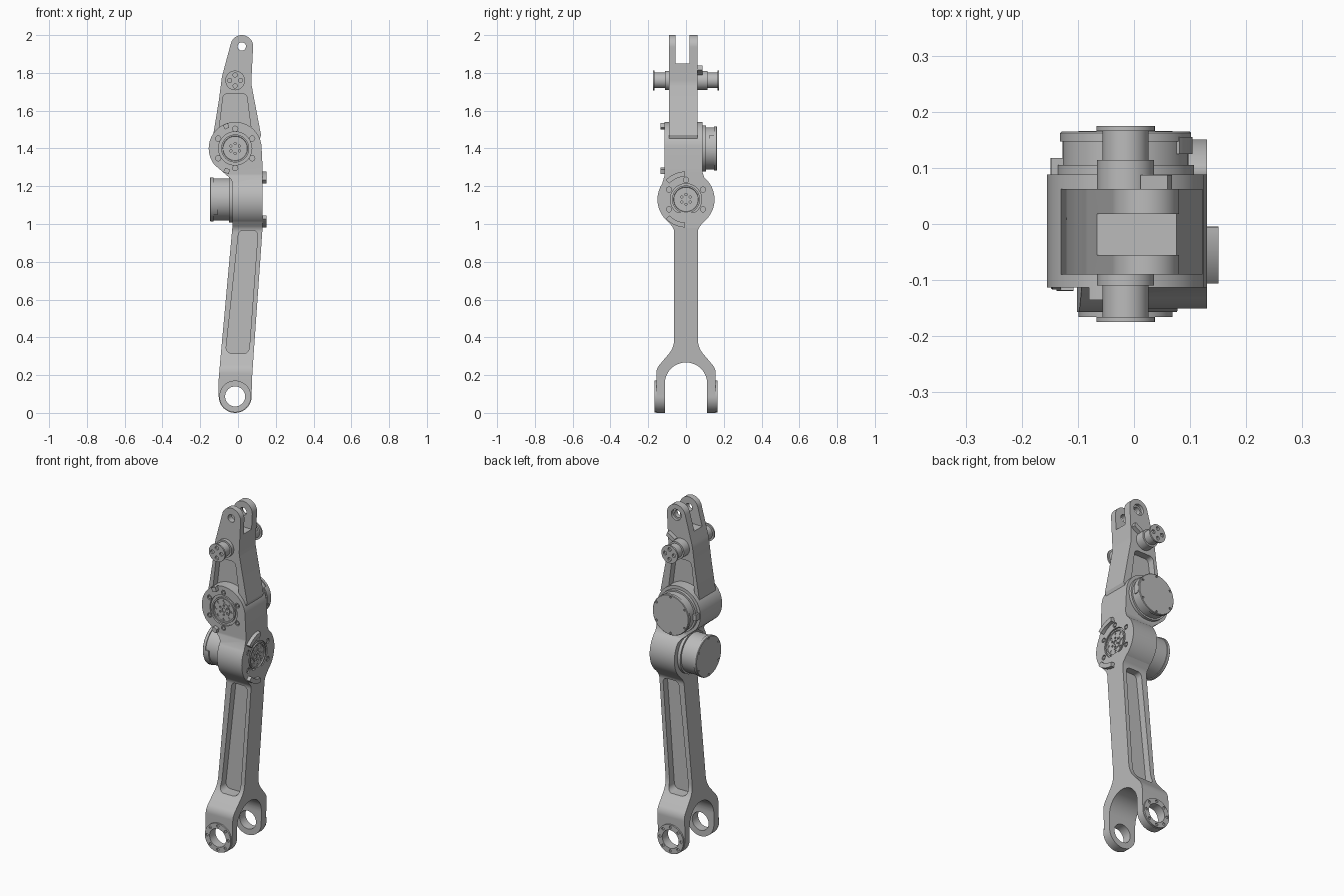
import bpy, bmesh, math
from mathutils import Vector

if "Cube" in bpy.data.objects:
    bpy.data.objects.remove(bpy.data.objects["Cube"], do_unlink=True)

grey = bpy.data.materials.new("machined grey")
grey.use_nodes = True
grey.diffuse_color = (0.5, 0.5, 0.5, 1)
grey.node_tree.nodes["Principled BSDF"].inputs["Base Color"].default_value = (0.5, 0.5, 0.5, 1)
parts = []


def place(axis, u, v, t):
    return (u, t, v) if axis == "y" else (t, u, v)


def arc(c, r, a0, a1, n=40):
    return [(c[0] + r * math.cos(math.radians(a0 + (a1 - a0) * i / n)),
             c[1] + r * math.sin(math.radians(a0 + (a1 - a0) * i / n))) for i in range(n + 1)]


def circle(c, r, n=48):
    return arc(c, r, 0, 360, n)[:-1]


def rounded(corners, steps=8):
    """Outline in which a third number on a corner is its fillet radius."""
    out = []
    for i, p in enumerate(corners):
        if len(p) == 2:
            out.append(p)
            continue
        c = Vector(p[:2])
        a = (Vector(corners[i - 1][:2]) - c).normalized()
        b = (Vector(corners[(i + 1) % len(corners)][:2]) - c).normalized()
        half = math.acos(max(-1, min(1, a.dot(b)))) / 2
        centre = c + (a + b).normalized() * (p[2] / math.sin(half))
        s = c + a * (p[2] / math.tan(half)) - centre
        e = c + b * (p[2] / math.tan(half)) - centre
        out += [tuple(centre + s.lerp(e, k / steps).normalized() * p[2]) for k in range(steps + 1)]
    return out


def finish(name, bm):
    bmesh.ops.recalc_face_normals(bm, faces=bm.faces)
    mesh = bpy.data.meshes.new(name)
    bm.to_mesh(mesh)
    bm.free()
    mesh.materials.append(grey)
    ob = bpy.data.objects.new(name, mesh)
    bpy.context.collection.objects.link(ob)
    parts.append(ob)
    return ob


def prism(name, outline, axis, t0, t1):
    bm = bmesh.new()
    ends = [[bm.verts.new(place(axis, u, v, t)) for u, v in outline] for t in (t0, t1)]
    for end in ends:
        bm.faces.new(end)
    for i in range(len(outline)):
        bm.faces.new((ends[0][i - 1], ends[0][i], ends[1][i], ends[1][i - 1]))
    return finish(name, bm)


def turned(name, c, axis, profile, n=64):
    """Lathe solid from (distance along axis, radius) pairs."""
    bm = bmesh.new()
    rings = [[bm.verts.new(place(axis, u, v, t)) for u, v in circle(c, r, n)] for t, r in profile]
    for a, b in zip(rings, rings[1:]):
        for i in range(n):
            bm.faces.new((a[i], a[(i + 1) % n], b[(i + 1) % n], b[i]))
    bm.faces.new(rings[0])
    bm.faces.new(rings[-1])
    return finish(name, bm)


def boolean(ob, tool, op="DIFFERENCE"):
    mod = ob.modifiers.new("cut", "BOOLEAN")
    mod.operation, mod.object, mod.solver = op, tool, "EXACT"
    dg = bpy.context.evaluated_depsgraph_get()
    mesh = bpy.data.meshes.new_from_object(ob.evaluated_get(dg))
    ob.modifiers.clear()
    ob.data = mesh
    parts.remove(tool)
    bpy.data.objects.remove(tool, do_unlink=True)


def cut(ob, outline, axis, t0, t1):
    boolean(ob, prism("cutter", outline, axis, t0, t1))


def around(c, r, n, start=90):
    return arc(c, r, start, start + 360, n)[:-1]


def sector(c, r0, r1, a0, a1):
    return arc(c, r1, a0, a1, 16) + arc(c, r0, a1, a0, 16)


TOP, PEG, UPPER, KNEE, FOOT = (0.02, 1.94), (-0.015, 1.76), (-0.015, 1.40), (0, 1.13), (-0.015, 0.087)

# Lower link: front outline crossed with the side outline of a fork
lower = prism("lower_link", rounded(
    [(0.13, 1.06), (-0.03, 1.06), (-0.03, 0.98), (-0.092, 0.3, 0.3), (-0.102, 0.18)]
    + arc(FOOT, 0.087, 180, 360) + [(0.074, 0.18), (0.082, 0.3, 0.3), (0.13, 0.98)]), "y", -0.3, 0.3)
half = [(0.105, 1.06), (0.105, 1.025), (0.063, 0.975, 0.05), (0.063, 0.345, 0.12),
        (0.157, 0.235, 0.07), (0.157, -0.05)]
side = rounded([(-p[0], *p[1:]) for p in half] + [(-0.112, -0.05)]
               + arc((0, 0.155), 0.112, 180, 0) + [(0.112, -0.05)] + half[::-1])
boolean(lower, prism("side", side, "x", -0.3, 0.3), "INTERSECT")
cut(lower, circle(FOOT, 0.053), "y", -0.3, 0.3)
pocket = rounded([(0.004, 0.965, 0.025), (-0.066, 0.315, 0.03), (0.058, 0.315, 0.03), (0.106, 0.965, 0.025)])
for s in (-1, 1):
    cut(lower, pocket, "y", s * 0.022, s * 0.1)

# Foot bearing rings with screws
for s, label in ((-1, "front"), (1, "back")):
    ring = prism(label + "_foot_ring", circle(FOOT, 0.084), "y", s * 0.15, s * 0.166)
    cut(ring, circle(FOOT, 0.053), "y", s * 0.1, s * 0.2)
    for p in around(FOOT, 0.069, 8):
        cut(ring, circle(p, 0.008, 12), "y", s * 0.16, s * 0.2)

# Double housing: round seen from the front above, round seen from the side below
housing = prism("joint_housing", rounded(
    arc(UPPER, 0.14, 0, 218, 60) + [(-0.03, 1.232, 0.04), (-0.03, 0.95), (0.13, 0.95), (0.13, 1.3)]),
    "y", -0.3, 0.3)
boolean(housing, prism("side", rounded(
    [(0.088, 1.6), (-0.113, 1.6), (-0.113, 1.26, 0.04)] + arc(KNEE, 0.151, 147, 410, 70)
    + [(0.088, 1.27, 0.03)]), "x", -0.3, 0.3), "INTERSECT")
cut(housing, circle(UPPER, 0.088), "y", -0.2, -0.103)
cut(housing, circle(KNEE, 0.083), "x", 0.12, 0.2)

# Upper arm: tapered plate with a slotted tip, a pin hole and pockets
arm = prism("upper_arm", rounded(
    arc(TOP, 0.06, -5, 165) + [(-0.085, 1.78, 0.2), (-0.102, 1.65), (-0.13, 1.48), (-0.09, 1.36),
                               (0.08, 1.36), (0.122, 1.47), (0.07, 1.745, 0.15)]), "y", -0.09, 0.062)
cut(arm, [(-0.055, 1.85), (0.018, 1.85), (0.018, 2.1), (-0.055, 2.1)], "x", -0.3, 0.3)
cut(arm, circle(TOP, 0.022), "y", -0.2, 0.2)
cut(arm, circle(TOP, 0.032), "y", 0.045, 0.2)
arm_pocket = rounded([(-0.077, 1.69, 0.025), (-0.1, 1.5), (0.07, 1.5), (0.045, 1.69, 0.025)])
for t0, t1 in ((-0.2, -0.05), (0.022, 0.2)):
    cut(arm, arm_pocket, "y", t0, t1)
stop = [(0.02, 1.785), (0.068, 1.815), (0.06, 1.838), (0.012, 1.808)]
prism("arm_stop", stop, "y", 0.055, 0.087)

# Flanged pegs on both faces of the arm, with four holes in each end
for s, base, root, label in ((-1, 0.11, 0.045, "front"), (1, 0.114, 0.018, "back")):
    peg = turned(label + "_peg", PEG, "y", [(s * t, r) for t, r in (
        (root, 0.051), (base, 0.051), (base, 0.041), (0.166, 0.041), (0.166, 0.052), (0.175, 0.052))], 40)
    for p in around(PEG, 0.029, 4):
        cut(peg, circle(p, 0.011, 16), "y", s * 0.165, s * 0.2)

# Each joint: output hub with screws on one face, motor with cap on the other
for label, c, axis, face, s, m0, m1 in (
        ("upper", UPPER, "y", -0.113, -1, 0.085, 0.165), ("knee", KNEE, "x", 0.13, 1, -0.028, -0.148)):
    d = 1 if m1 > m0 else -1
    hub = turned(label + "_hub", c, axis, [(face + s * t, r) for t, r in (
        (-0.03, 0.074), (0, 0.074), (0, 0.066), (-0.006, 0.064), (-0.006, 0.038),
        (-0.002, 0.038), (-0.002, 0.012), (-0.008, 0.012))], 48)
    for radius, count, size in ((0.052, 8, 0.007), (0.026, 6, 0.006)):
        for p in around(c, radius, count):
            cut(hub, circle(p, size, 10), axis, face - s * 0.016, face + s * 0.01)
    for i, p in enumerate(around(c, 0.104, 6)):
        cut(housing, circle(p, 0.014, 16), axis, face - s * 0.008, face + s * 0.02)
        prism(f"{label}_screw_{i}", circle(p, 0.009, 6), axis, face - s * 0.012, face - s * 0.001)
    motor = turned(label + "_motor", c, axis, [
        (m0 - d * 0.01, 0.122), (m0 + d * 0.02, 0.122), (m0 + d * 0.02, 0.112), (m1 - d * 0.018, 0.112),
        (m1 - d * 0.018, 0.117), (m1 - d * 0.003, 0.117), (m1, 0.114)])
    for p in around(c, 0.105, 6):
        cut(motor, circle(p, 0.006, 12), axis, m1 - d * 0.006, m1 + d * 0.02)
    mid = 12 if label == "upper" else 200
    prism(label + "_socket", sector(c, 0.1, 0.119, mid - 24, mid + 24), axis, m1 - d * 0.04, m1 - d * 0.01)

# Raised end stops beside the hubs
for i, (a0, a1) in enumerate(((92, 136), (224, 268))):
    prism(f"knee_stop_{i}", sector(KNEE, 0.122, 0.148, a0, a1), "x", 0.125, 0.151)
for i, (a0, a1) in enumerate(((106, 118), (243, 256))):
    prism(f"upper_stop_{i}", sector(UPPER, 0.114, 0.139, a0, a1), "y", -0.108, -0.135)
prism("back_stop", sector(UPPER, 0.11, 0.134, 172, 188), "y", 0.08, 0.118)

bpy.ops.object.select_all(action="DESELECT")
for ob in parts:
    ob.select_set(True)
bpy.context.view_layer.objects.active = lower
bpy.ops.object.shade_smooth_by_angle(angle=math.radians(30))
